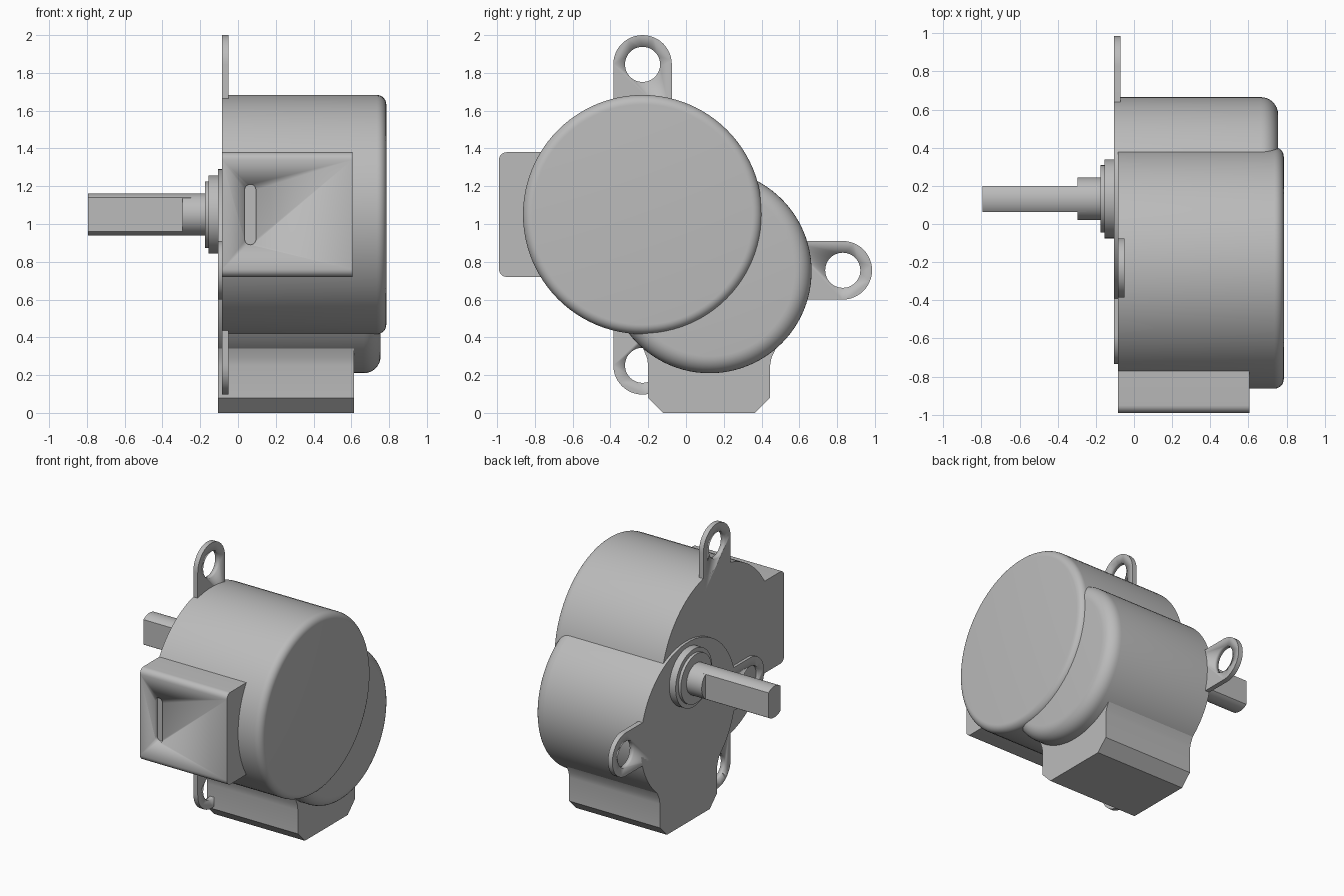
import bpy, bmesh, math

if "Cube" in bpy.data.objects:
    bpy.data.objects.remove(bpy.data.objects["Cube"])

metal = bpy.data.materials.new("grey metal")
metal.diffuse_color = (0.5, 0.5, 0.5, 1)
metal.use_nodes = True
metal.node_tree.nodes["Principled BSDF"].inputs["Base Color"].default_value = metal.diffuse_color


def finish(name, bm):
    bmesh.ops.recalc_face_normals(bm, faces=bm.faces)
    me = bpy.data.meshes.new(name)
    bm.to_mesh(me)
    bm.free()
    ob = bpy.data.objects.new(name, me)
    bpy.context.collection.objects.link(ob)
    me.materials.append(metal)
    bpy.ops.object.select_all(action='DESELECT')
    ob.select_set(True)
    bpy.context.view_layer.objects.active = ob
    bpy.ops.object.shade_smooth_by_angle(angle=math.radians(30))
    return ob


def extrude(name, pts, x0, x1):
    """Prism along x from a (y, z) outline."""
    bm = bmesh.new()
    a = [bm.verts.new((x0, y, z)) for y, z in pts]
    b = [bm.verts.new((x1, y, z)) for y, z in pts]
    bm.faces.new(a)
    bm.faces.new(b)
    for i in range(len(pts)):
        j = (i + 1) % len(pts)
        bm.faces.new((a[i], a[j], b[j], b[i]))
    return finish(name, bm)


def arc(cy, cz, r, a0, a1, n):
    return [(cy + r * math.cos(math.radians(a0 + (a1 - a0) * i / n)),
             cz + r * math.sin(math.radians(a0 + (a1 - a0) * i / n))) for i in range(n + 1)]


def turned(name, cy, cz, profile, n=96):
    """Solid of revolution along x from (x, radius) pairs."""
    bm = bmesh.new()
    rings = [[bm.verts.new((x, cy + r * math.cos(math.tau * i / n), cz + r * math.sin(math.tau * i / n)))
              for i in range(n)] for x, r in profile]
    for p, q in zip(rings, rings[1:]):
        for i in range(n):
            j = (i + 1) % n
            bm.faces.new((p[i], p[j], q[j], q[i]))
    bm.faces.new(rings[0])
    bm.faces.new(rings[-1])
    return finish(name, bm)


def can(name, cy, cz, r, x0, x1, fillet):
    turned(name, cy, cz, [(x0, r)] + arc(x1 - fillet, r - fillet, fillet, 90, 0, 8))


def cut(ob, cutter):
    mod = ob.modifiers.new("cut", 'BOOLEAN')
    mod.operation = 'DIFFERENCE'
    mod.solver = 'EXACT'
    mod.object = cutter
    bpy.context.view_layer.objects.active = ob
    bpy.ops.object.modifier_apply(modifier=mod.name)
    bpy.data.objects.remove(cutter)


def tab(name, cy, cz, angle, length, x0):
    """Mounting ear with a round hole, reaching back into the can."""
    r, hole = 0.155, 0.093
    a = math.radians(angle)
    pts = arc(cy, cz, r, angle - 90, angle + 90, 24)
    dy, dz = -length * math.cos(a), -length * math.sin(a)
    pts += [(pts[-1][0] + dy, pts[-1][1] + dz), (pts[0][0] + dy, pts[0][1] + dz)]
    ob = extrude(name, pts, x0, x0 + 0.035)
    cut(ob, extrude("hole_cutter", arc(cy, cz, hole, 0, 352.5, 47), x0 - 0.05, x0 + 0.085))


AY, AZ = -0.23, 1.05      # large motor axis
BY, BZ = 0.125, 0.75      # small motor axis

# Motor cans
can("large_motor_can", AY, AZ, 0.633, -0.085, 0.785, 0.05)
can("small_motor_can", BY, BZ, 0.54, -0.105, 0.755, 0.09)

# Mounting ears
tab("large_upper_ear", AY, 1.845, 90, 0.3, -0.085)
tab("large_lower_ear", AY, 0.252, -90, 0.3, -0.085)
tab("small_outer_ear", 0.83, 0.755, 0, 0.3, -0.105)
tab("small_inner_ear", -0.58, 0.755, 180, 0.3, -0.105)

# Side connector housing with rounded corners and a shallow slot
outline = ([(-0.6, 0.72), (-0.6, 1.38)] + arc(-0.95, 1.34, 0.04, 90, 180, 6)
           + arc(-0.95, 0.76, 0.04, 180, 270, 6))
side = extrude("side_connector_housing", outline, -0.085, 0.605)
bm = bmesh.new()
slot = ([(0.065 + u, v) for u, v in arc(0, 1.18, 0.03, 0, 180, 10)]
        + [(0.065 + u, v) for u, v in arc(0, 0.92, 0.03, 180, 360, 10)])
near = [bm.verts.new((x, -1.05, z)) for x, z in slot]
far = [bm.verts.new((x, -0.965, z)) for x, z in slot]
bm.faces.new(near)
bm.faces.new(far)
for i in range(len(slot)):
    j = (i + 1) % len(slot)
    bm.faces.new((near[i], near[j], far[j], far[i]))
cut(side, finish("slot_cutter", bm))

# Bottom connector housing with chamfered base and flared neck
extrude("bottom_connector_housing",
        [(-0.12, 0), (0.365, 0), (0.445, 0.08), (0.445, 0.25), (0.452, 0.29), (0.475, 0.34),
         (0.3, 0.5), (-0.05, 0.5), (-0.228, 0.345), (-0.206, 0.29), (-0.2, 0.25), (-0.2, 0.08)],
        -0.105, 0.615)

# Stepped bearing boss and output shaft
SY, SZ = 0.132, 1.05
turned("bearing_boss", SY, SZ, [(-0.05, 0.207), (-0.155, 0.207), (-0.155, 0.176), (-0.175, 0.176)], 64)
turned("shaft_collar", SY, SZ, [(-0.1, 0.112), (-0.295, 0.112)], 64)
flat = math.degrees(math.acos(0.068 / 0.112))
extrude("flatted_shaft",
        arc(SY, SZ, 0.112, flat, 180 - flat, 16) + arc(SY, SZ, 0.112, 180 + flat, 360 - flat, 16),
        -0.795, -0.25)
